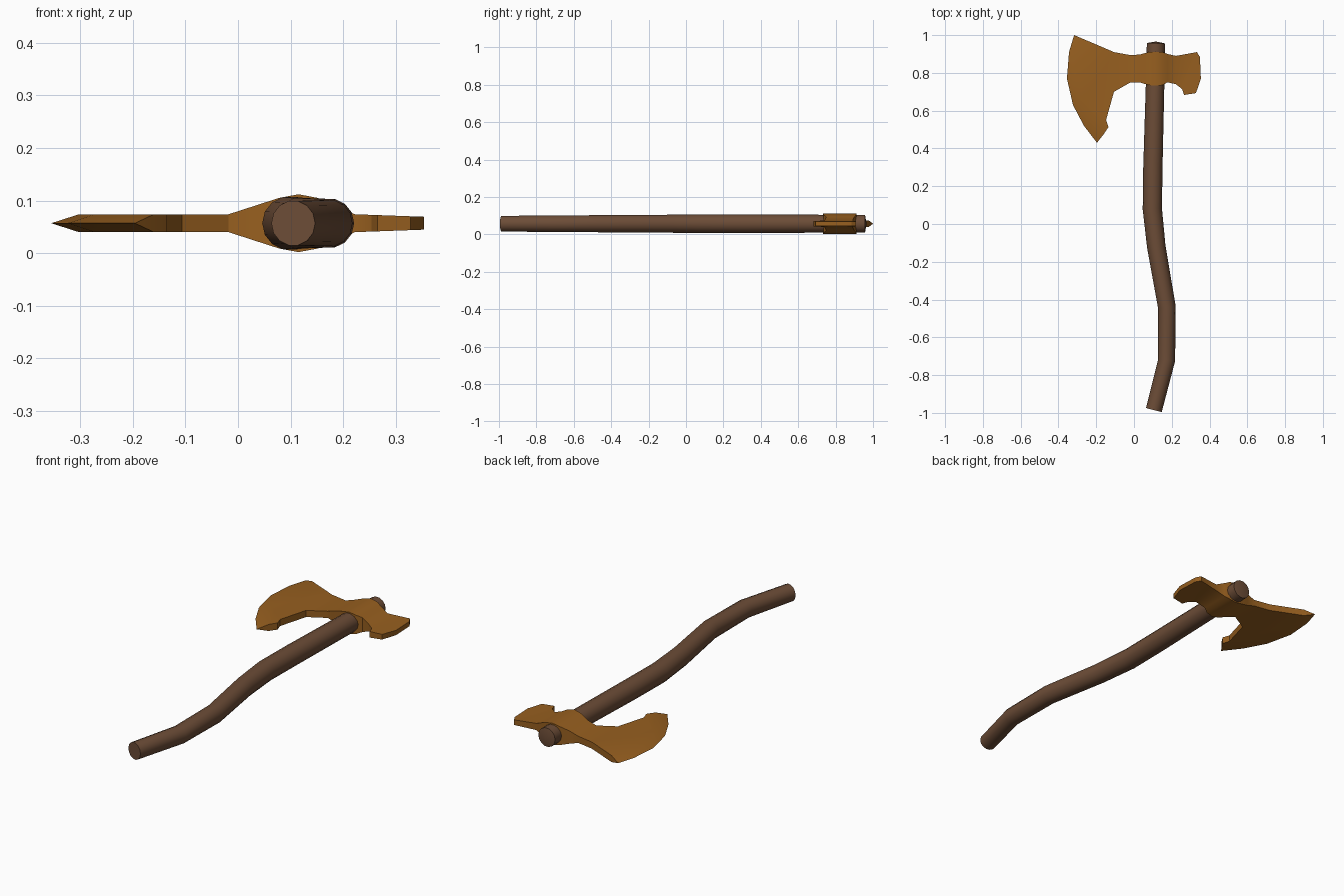
import bpy, bmesh, math
from mathutils import Vector

if "Cube" in bpy.data.objects:
    bpy.data.objects.remove(bpy.data.objects["Cube"])

MID = 0.057  # height of the symmetry plane


def material(name, rgb):
    m = bpy.data.materials.new(name)
    m.use_nodes = True
    m.diffuse_color = (*rgb, 1)
    m.node_tree.nodes["Principled BSDF"].inputs["Base Color"].default_value = (*rgb, 1)
    return m


def finish(bm, name, mat, angle):
    bmesh.ops.remove_doubles(bm, verts=bm.verts, dist=0.0005)
    bmesh.ops.recalc_face_normals(bm, faces=bm.faces)
    me = bpy.data.meshes.new(name)
    bm.to_mesh(me)
    bm.free()
    ob = bpy.data.objects.new(name, me)
    bpy.context.collection.objects.link(ob)
    me.materials.append(mat)
    bpy.ops.object.select_all(action="DESELECT")
    ob.select_set(True)
    bpy.context.view_layer.objects.active = ob
    bpy.ops.object.shade_smooth_by_angle(angle=math.radians(angle))
    return ob


wood = material("dark wood", (0.15, 0.073, 0.038))
bronze = material("bronze", (0.31, 0.115, 0.014))

# Handle: round rings swept along a gently bent path (x, y, radius)
path = [(0.105, -0.985, 0.043), (0.173, -0.72, 0.045), (0.174, -0.44, 0.047),
        (0.118, -0.12, 0.049), (0.097, 0.08, 0.051), (0.1, 0.3, 0.051),
        (0.112, 0.75, 0.049), (0.116, 0.957, 0.048)]
SIDES = 14
bm = bmesh.new()
rings = []
for i, (x, y, r) in enumerate(path):
    a, b = path[max(i - 1, 0)], path[min(i + 1, len(path) - 1)]
    along = Vector((b[0] - a[0], b[1] - a[1], 0)).normalized()
    side = Vector((along.y, -along.x, 0))
    ring = []
    for k in range(SIDES):
        t = math.tau * k / SIDES
        ring.append(bm.verts.new(Vector((x, y, MID)) + side * r * math.cos(t)
                                 + Vector((0, 0, r * math.sin(t)))))
    rings.append(ring)
for lo, hi in zip(rings, rings[1:]):
    for k in range(SIDES):
        n = (k + 1) % SIDES
        bm.faces.new((lo[k], lo[n], hi[n], hi[k]))
bm.faces.new(rings[0])
# Slightly domed top end
dome = bm.verts.new((0.116, 0.966, MID))
for k in range(SIDES):
    bm.faces.new((rings[-1][k], rings[-1][(k + 1) % SIDES], dome))
finish(bm, "handle", wood, 35)

# Axe head: plan panels mirrored above and below the middle plane
edge = [(-0.317, 1.0), (-0.344, 0.91), (-0.355, 0.77),
        (-0.323, 0.63), (-0.265, 0.52), (-0.196, 0.43)]
bevel = [(-0.265, 0.978), (-0.293, 0.9), (-0.303, 0.77),
         (-0.273, 0.65), (-0.223, 0.555), (-0.16, 0.476)]
beard = [(-0.135, 0.513), (-0.148, 0.55), (-0.106, 0.70)]
# Eye sections: x, back y, front y
eye = [(-0.106, 0.91, 0.70), (-0.018, 0.894, 0.75), (0.03, 0.897, 0.75),
       (0.078, 0.91, 0.735), (0.115, 0.912, 0.732), (0.152, 0.91, 0.735),
       (0.177, 0.9, 0.75), (0.222, 0.89, 0.74)]
poll = [(0.254, 0.715), (0.265, 0.683), (0.328, 0.693),
        (0.354, 0.77), (0.349, 0.884), (0.333, 0.91)]
# Half thickness along x
thick = [(-1, 0.016), (-0.018, 0.017), (0.078, 0.048), (0.115, 0.055),
         (0.152, 0.048), (0.222, 0.017), (0.36, 0.012)]


def half(p):
    if p in edge:
        return 0
    for (x0, h0), (x1, h1) in zip(thick, thick[1:]):
        if p[0] <= x1:
            return h0 + (h1 - h0) * (p[0] - x0) / (x1 - x0)


bm = bmesh.new()


def panel(pts):
    for s in (1, -1):
        bm.faces.new([bm.verts.new((*p, MID + s * half(p))) for p in pts])


def wall(pts):
    for p, q in zip(pts, pts[1:]):
        ring = [(p, -1), (q, -1), (q, 1), (p, 1)]
        ring = [c for c in ring if half(c[0]) or c[1] > 0]
        bm.faces.new([bm.verts.new((*c, MID + s * half(c))) for c, s in ring])


back = [(x, b) for x, b, f in eye]
front = [(x, f) for x, b, f in eye]
panel(bevel + beard + back[:1])
for i in range(len(edge) - 1):
    panel([edge[i], edge[i + 1], bevel[i + 1], bevel[i]])
for i in range(len(eye) - 1):
    panel([back[i], front[i], front[i + 1], back[i + 1]])
panel([back[-1], front[-1]] + poll)
wall([edge[-1], bevel[-1]] + beard + front[1:] + poll + back[::-1] + [bevel[0], edge[0]])
finish(bm, "axe_head", bronze, 28)
